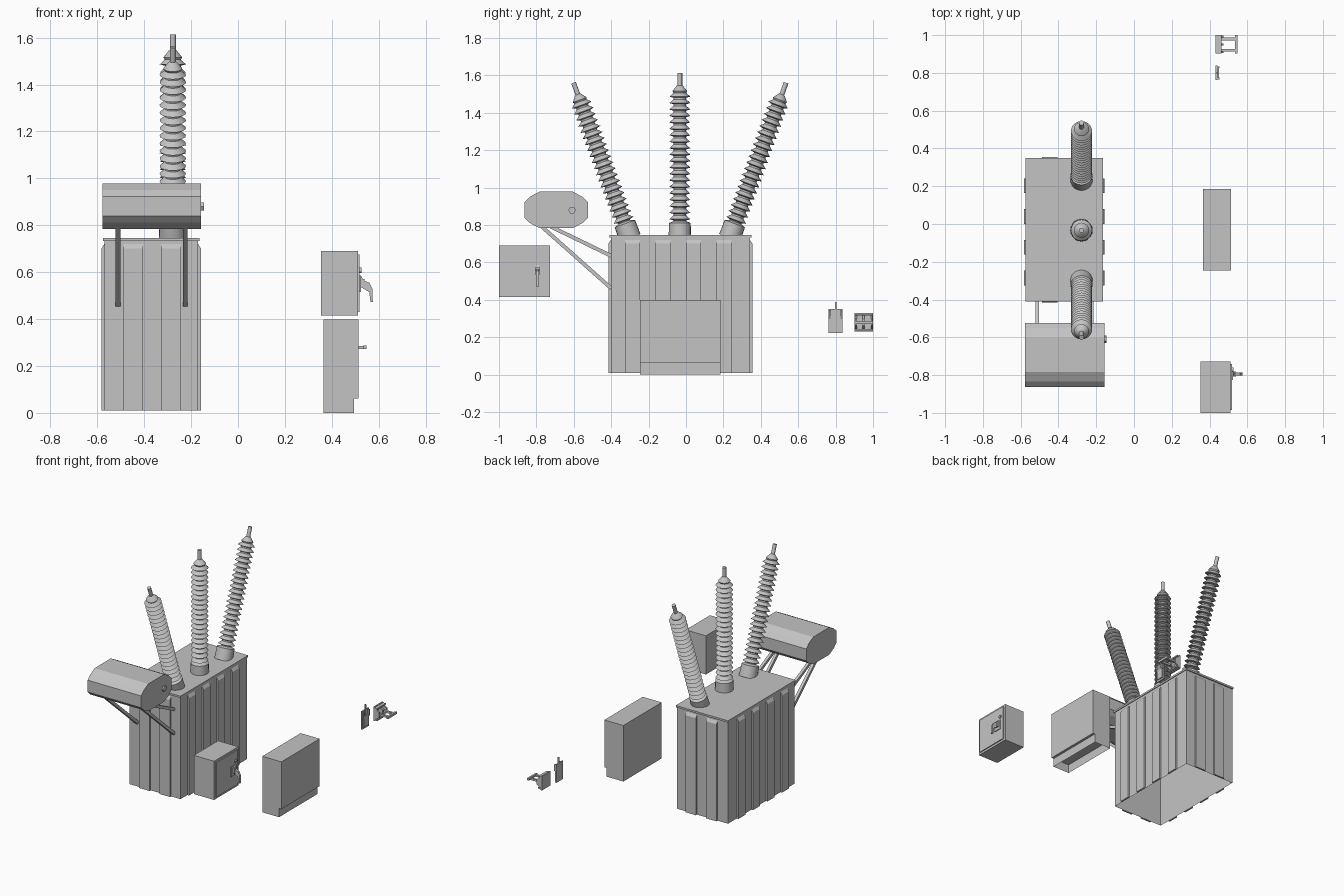
import bpy, bmesh, math
from mathutils import Vector, Matrix

cube = bpy.data.objects.get("Cube")
if cube:
    bpy.data.objects.remove(cube, do_unlink=True)

grey = bpy.data.materials.new("plain_grey")
grey.use_nodes = True
COLOR = (0.55, 0.55, 0.55, 1)
grey.diffuse_color = COLOR
grey.node_tree.nodes["Principled BSDF"].inputs["Base Color"].default_value = COLOR


def finish(name, bm):
    bmesh.ops.recalc_face_normals(bm, faces=bm.faces)
    mesh = bpy.data.meshes.new(name)
    bm.to_mesh(mesh)
    bm.free()
    mesh.materials.append(grey)
    ob = bpy.data.objects.new(name, mesh)
    bpy.context.collection.objects.link(ob)
    return ob


def box(name, x, y, z, open_bottom=False):
    """Box from (low, high) ranges."""
    bm = bmesh.new()
    bmesh.ops.create_cube(bm, size=1)
    for v in bm.verts:
        v.co = [r[0] if c < 0 else r[1] for c, r in zip(v.co, (x, y, z))]
    if open_bottom:
        low = [f for f in bm.faces if all(v.co.z < z[0] + 1e-5 for v in f.verts)]
        bmesh.ops.delete(bm, geom=low, context='FACES_ONLY')
    return finish(name, bm)


def prism(name, axis, pts, lo, hi):
    """Extrude a profile: (y, z) points along x, or (x, z) points along y."""
    bm = bmesh.new()
    place = (lambda a, b, t: (t, a, b)) if axis == 'x' else (lambda a, b, t: (a, t, b))
    face = bm.faces.new([bm.verts.new(place(a, b, lo)) for a, b in pts])
    new = bmesh.ops.extrude_face_region(bm, geom=[face])["geom"]
    shift = Vector(place(0, 0, hi - lo))
    bmesh.ops.translate(bm, vec=shift, verts=[g for g in new if isinstance(g, bmesh.types.BMVert)])
    return finish(name, bm)


def lathe(name, profile, steps):
    """Revolve (radius, height) points about z."""
    bm = bmesh.new()
    vs = [bm.verts.new((r, 0, h)) for r, h in profile]
    es = [bm.edges.new(p) for p in zip(vs, vs[1:])]
    bmesh.ops.spin(bm, geom=vs + es, cent=(0, 0, 0), axis=(0, 0, 1),
                   angle=2 * math.pi, steps=steps)
    bmesh.ops.remove_doubles(bm, verts=bm.verts, dist=1e-5)
    ob = finish(name, bm)
    bpy.ops.object.select_all(action='DESELECT')
    ob.select_set(True)
    bpy.context.view_layer.objects.active = ob
    bpy.ops.object.shade_smooth_by_angle(angle=math.radians(35))
    return ob


def bar(name, x, a, b, half):
    """Slanted square bar between two (y, z) points."""
    a, b = Vector(a), Vector(b)
    d = (b - a).normalized() * half
    n = Vector((-d.y, d.x))
    return prism(name, 'x', [a + n, b + n, b - n, a - n], x - half, x + half)


# Tank shell, open underneath, with its lid
X0, X1, Y0, Y1 = -0.57, -0.17, -0.402, 0.342
box("tank", (X0, X1), (Y0, Y1), (0.01, 0.735), open_bottom=True)
box("tank_lid", (-0.575, -0.165), (-0.41, 0.35), (0.733, 0.746))

# Stiffening ribs with sloped tops
DEPTH = 0.013


def rib_profile(wall, s):
    return [(wall, 0.01), (wall + s * DEPTH, 0.01), (wall + s * DEPTH, 0.70), (wall, 0.72)]


for i in range(4):
    y = -0.325 + i * 0.163
    prism("side_rib_right", 'y', rib_profile(X0, -1), y, y + 0.078)
    prism("side_rib_left", 'y', rib_profile(X1, 1), y, y + 0.078)
for i in range(2):
    x = -0.488 + i * 0.162
    prism("front_rib", 'x', rib_profile(Y0, -1), x, x + 0.082)
    prism("back_rib", 'x', rib_profile(Y1, 1), x, x + 0.082)

# Three bushings: collar, stack of sheds, terminal rod
profile = [(0, -0.01), (0.06, -0.01), (0.058, 0.07), (0.045, 0.075), (0.034, 0.08)]
for i in range(20):
    t = 0.084 + i * 0.0345
    profile += [(0.034, t), (0.056, t + 0.006), (0.034, t + 0.026)]
profile += [(0.04, 0.775), (0.016, 0.805), (0.013, 0.806), (0.013, 0.872), (0, 0.872)]
for name, side in (("front", -1), ("middle", 0), ("back", 1)):
    ob = lathe(name + "_bushing", profile, 20)
    ob.matrix_world = (Matrix.Translation((-0.278, -0.033 + side * 0.27, 0.741))
                       @ Matrix.Rotation(math.radians(-20 * side), 4, 'X'))

# Expansion tank with gauge and slanted supports
quarter = [(0.169, 0.042), (0.141, 0.07), (0.09, 0.097)]
ring = (quarter + [(-a, b) for a, b in reversed(quarter)]
        + [(-a, -b) for a, b in quarter] + [(a, -b) for a, b in reversed(quarter)])
prism("expansion_tank", 'x', [(a - 0.694, b + 0.881) for a, b in ring], -0.578, -0.157)
hexagon = [(-0.609 + 0.02 * math.cos(k * math.pi / 3), 0.88 + 0.02 * math.sin(k * math.pi / 3))
           for k in range(6)]
prism("level_gauge", 'x', hexagon, -0.16, -0.146)
for x in (-0.512, -0.225):
    bar("upper_support", x, (-0.73, 0.795), (-0.40, 0.635), 0.01)
    bar("lower_support", x, (-0.775, 0.795), (-0.40, 0.462), 0.01)

# Control box with framed door, lock and lever handle
box("control_box", (0.353, 0.512), (-1.0, -0.728), (0.415, 0.69))
box("control_box_door", (0.510, 0.519), (-0.985, -0.742), (0.43, 0.676))
box("handle_plate", (0.517, 0.525), (-0.825, -0.767), (0.515, 0.585))
box("handle_boss", (0.523, 0.54), (-0.808, -0.78), (0.535, 0.572))
prism("handle_lever", 'y', [(0.525, 0.585), (0.535, 0.565), (0.56, 0.555), (0.573, 0.53),
                            (0.575, 0.472), (0.565, 0.472), (0.56, 0.515), (0.535, 0.53),
                            (0.525, 0.54)], -0.803, -0.787)
lock = lathe("door_lock", [(0, 0), (0.011, 0), (0.011, 0.01), (0, 0.01)], 12)
lock.matrix_world = Matrix.Translation((0.517, -0.771, 0.608)) @ Matrix.Rotation(math.pi / 2, 4, 'Y')

# Floor cabinet with recessed plinth
box("floor_cabinet", (0.364, 0.513), (-0.246, 0.184), (0.062, 0.398))
box("cabinet_plinth", (0.364, 0.495), (-0.246, 0.184), (0, 0.063), open_bottom=True)

# Small switch plate with upright pin
box("switch_plate", (0.432, 0.442), (0.762, 0.838), (0.222, 0.35))
box("switch_body", (0.440, 0.449), (0.773, 0.827), (0.235, 0.312))
for y in (0.765, 0.825):
    box("switch_cheek", (0.440, 0.453), (y, y + 0.01), (0.30, 0.345))
box("switch_pin", (0.437, 0.446), (0.797, 0.804), (0.31, 0.388))

# Small latch bracket: backplate, tapered cheeks, arms and crossbar
box("latch_backplate", (0.432, 0.442), (0.902, 1.0), (0.23, 0.33))
for y in (0.904, 0.945, 0.988):
    prism("latch_cheek", 'y', [(0.44, 0.235), (0.475, 0.262), (0.475, 0.298), (0.44, 0.325)],
          y, y + 0.01)
for z in (0.235, 0.315):
    box("latch_rail", (0.440, 0.462), (0.902, 1.0), (z, z + 0.01))
for y in (0.912, 0.972):
    box("latch_arm", (0.44, 0.54), (y, y + 0.015), (0.273, 0.286))
box("latch_crossbar", (0.535, 0.548), (0.902, 1.0), (0.272, 0.288))
